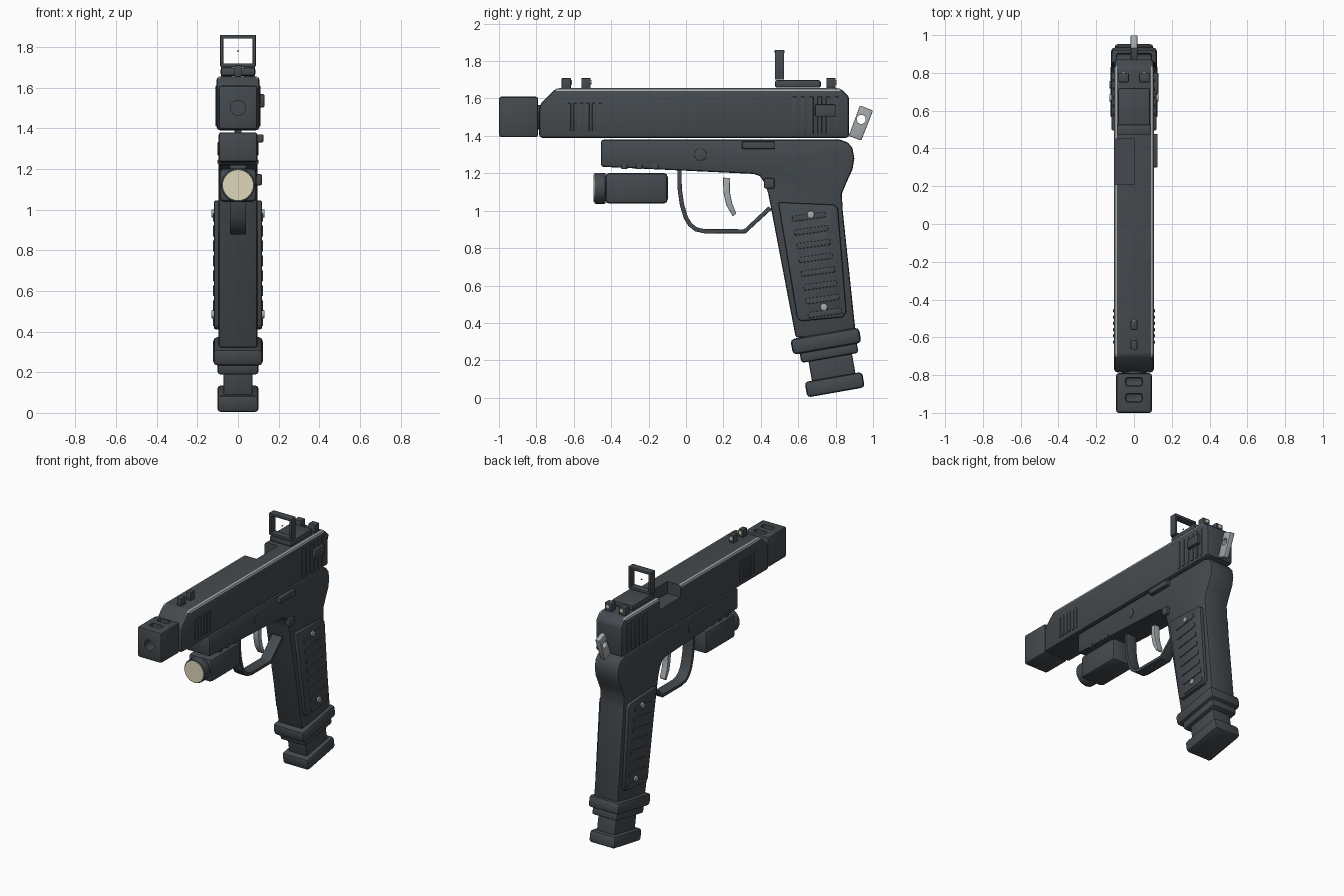
import bpy, bmesh
from math import radians, pi
from mathutils import Matrix, Vector

if "Cube" in bpy.data.objects:
    bpy.data.objects.remove(bpy.data.objects["Cube"], do_unlink=True)


def material(name, rgb):
    m = bpy.data.materials.new(name)
    m.use_nodes = True
    m.diffuse_color = (*rgb, 1)
    m.node_tree.nodes["Principled BSDF"].inputs["Base Color"].default_value = (*rgb, 1)
    return m


DARK = material("dark slate", (0.058, 0.068, 0.077))
STEEL = material("bright steel", (0.37, 0.4, 0.42))
CREAM = material("cream lens", (0.74, 0.68, 0.5))


def finish(name, bm, mat, bevel=0, segments=2, cutters=()):
    """Turn a bmesh into a bevelled, cut, smooth shaded object."""
    bmesh.ops.recalc_face_normals(bm, faces=bm.faces)
    mesh = bpy.data.meshes.new(name)
    bm.to_mesh(mesh)
    bm.free()
    obj = bpy.data.objects.new(name, mesh)
    bpy.context.collection.objects.link(obj)
    mesh.materials.append(mat)
    for o in bpy.context.selected_objects:
        o.select_set(False)
    obj.select_set(True)
    bpy.context.view_layer.objects.active = obj
    if bevel:
        mod = obj.modifiers.new("bevel", "BEVEL")
        mod.width, mod.segments = bevel, segments
        mod.limit_method, mod.angle_limit = "ANGLE", radians(40)
        bpy.ops.object.modifier_apply(modifier=mod.name)
    for cutter in cutters:
        mod = obj.modifiers.new("cut", "BOOLEAN")
        mod.operation, mod.object, mod.solver = "DIFFERENCE", cutter, "EXACT"
        bpy.ops.object.modifier_apply(modifier=mod.name)
        bpy.data.objects.remove(cutter, do_unlink=True)
    bpy.ops.object.shade_smooth_by_angle(angle=radians(35))
    return obj


def box(name, centre, size, mat=DARK, bevel=0.006, tilt=0, **kw):
    bm = bmesh.new()
    bmesh.ops.create_cube(bm, size=1)
    bm.transform(Matrix.Translation(centre) @ Matrix.Rotation(radians(tilt), 4, "X")
                 @ Matrix.Diagonal((*size, 1)))
    return finish(name, bm, mat, bevel, **kw)


def prism(name, profile, x0, x1, mat=DARK, bevel=0.01, **kw):
    """Extrude a side profile of (y, z) points from x0 to x1."""
    bm = bmesh.new()
    face = bm.faces.new([bm.verts.new((x0, y, z)) for y, z in profile])
    ext = bmesh.ops.extrude_face_region(bm, geom=[face])["geom"]
    verts = [v for v in ext if isinstance(v, bmesh.types.BMVert)]
    bmesh.ops.translate(bm, verts=verts, vec=(x1 - x0, 0, 0))
    return finish(name, bm, mat, bevel, **kw)


def cylinder(name, centre, radius, length, axis, mat=DARK, bevel=0, sides=32, **kw):
    bm = bmesh.new()
    bmesh.ops.create_cone(bm, cap_ends=True, segments=sides, radius1=radius,
                          radius2=radius, depth=length)
    turn = Matrix.Rotation(pi / 2, 4, "Y" if axis == "X" else "X")
    bm.transform(Matrix.Translation(centre) @ turn)
    return finish(name, bm, mat, bevel, **kw)


# Slide with ejection port
port = box("port_cutter", (-0.08, 0.33, 1.64), (0.16, 0.24, 0.14), bevel=0)
slide = prism("slide", [(-0.785, 1.39), (-0.785, 1.55), (-0.77, 1.58), (-0.695, 1.655),
                        (0.825, 1.655), (0.872, 1.61), (0.872, 1.39)],
              -0.105, 0.105, bevel=0.016, cutters=[port])

# Bare metal along the slide's long upper edges
slide.data.materials.append(STEEL)
for face in slide.data.polygons:
    if face.center.z > 1.635 and 0.2 < face.normal.z < 0.97 and abs(face.normal.x) > 0.2:
        face.material_index = 1

# Grip ridges on both slide sides
for side, label in ((1, "left"), (-1, "right")):
    for i in range(6):
        box(f"front_serration_{label}_{i}", (side * 0.1, -0.625 + 0.033 * i, 1.5),
            (0.02, 0.018, 0.15), bevel=0.003)
        box(f"rear_serration_{label}_{i}", (side * 0.1, 0.58 + 0.045 * i, 1.51),
            (0.02, 0.022, 0.2), bevel=0.003)
box("slide_lever", (0.11, 0.745, 1.535), (0.04, 0.11, 0.065))

# Muzzle block with bore and top vents
cuts = [cylinder("bore_cutter", (0, -0.97, 1.5), 0.037, 0.2, "Y")]
cuts += [box("vent_cutter", (0, y, 1.6), (0.09, 0.045, 0.08), bevel=0.012)
         for y in (-0.835, -0.92)]
box("muzzle_block", (0, -0.895, 1.502), (0.19, 0.21, 0.217), bevel=0.014, cutters=cuts)
cylinder("barrel", (0, -0.77, 1.5), 0.065, 0.08, "Y")

# Sights with pale aiming dots on their rear faces
sights = [("front_sight", 0, -0.64, 0.036), ("middle_sight", 0, -0.535, 0.036),
          ("rear_sight_left", 0.055, 0.775, 0.055), ("rear_sight_right", -0.055, 0.775, 0.055)]
for name, x, y, width in sights:
    box(name, (x, y, 1.68), (width, 0.05, 0.06))
    cylinder(f"{name}_dot", (x, y + 0.026, 1.688), 0.012, 0.009, "Y", CREAM, sides=16)

# Upright sight window
for side, label in ((1, "left"), (-1, "right")):
    box(f"window_post_{label}", (side * 0.08, 0.5, 1.782), (0.016, 0.05, 0.152), bevel=0.003)
box("sight_base", (0, 0.598, 1.678), (0.17, 0.245, 0.04), bevel=0.01)
box("window_top", (0, 0.5, 1.85), (0.176, 0.052, 0.018), bevel=0.003)
box("window_bottom", (0, 0.5, 1.71), (0.17, 0.05, 0.018), bevel=0.003)
cylinder("aiming_dot", (0, 0.5, 1.78), 0.005, 0.006, "Y", STEEL, sides=12)

# Hammer
hole = cylinder("hammer_cutter", (0, 0.937, 1.488), 0.024, 0.2, "X")
prism("hammer", [(0.93, 1.563), (1.0, 1.535), (0.937, 1.375), (0.87, 1.40)],
      -0.018, 0.018, STEEL, bevel=0.005, cutters=[hole])

# Frame and grip in one profile
prism("frame_and_grip",
      [(-0.455, 1.38), (0.825, 1.38), (0.865, 1.365), (0.89, 1.335), (0.9, 1.28),
       (0.89, 1.22), (0.86, 1.155), (0.833, 1.09), (0.838, 1.0), (0.908, 0.34),
       (0.587, 0.32), (0.44, 1.09), (0.42, 1.15), (0.395, 1.185), (0.36, 1.197),
       (-0.455, 1.235)], -0.096, 0.096, bevel=0.014)
for i, y in enumerate((-0.33, -0.25, -0.165)):
    box(f"rail_tooth_{i}", (0, y, 1.235), (0.2, 0.035, 0.026))

# Frame controls
box("slide_stop", (0.105, 0.388, 1.35), (0.04, 0.178, 0.04))
box("magazine_button", (0.1, 0.445, 1.147), (0.035, 0.055, 0.055))
cylinder("frame_pin", (0, 0.077, 1.3), 0.033, 0.2, "X", bevel=0.003)

# Grip panels, ribs and screws
panel = [(0.493, 1.045), (0.79, 1.033), (0.812, 1.015), (0.857, 0.46), (0.838, 0.43),
         (0.615, 0.41), (0.595, 0.425)]
for side, label in ((1, "left"), (-1, "right")):
    prism(f"grip_panel_{label}", panel, side * 0.08, side * 0.119, bevel=0.009)
    for i in range(8):
        box(f"grip_rib_{label}_{i}", (side * 0.115, 0.657 + 0.0122 * i, 0.968 - 0.0735 * i),
            (0.018, 0.18, 0.03), bevel=0.004, tilt=8)
    for i, (y, z) in enumerate(((0.667, 0.98), (0.737, 0.485))):
        cylinder(f"grip_screw_{label}_{i}", (side * 0.118, y, z), 0.02, 0.026, "X",
                 STEEL, bevel=0.004, sides=16)

# Magazine well and magazine, leaning with the grip
for name, y, z, width, depth, height, bevel in (
        ("well_collar", 0.748, 0.303, 0.244, 0.372, 0.085, 0.022),
        ("well_lip", 0.764, 0.245, 0.2, 0.31, 0.065, 0.014),
        ("magazine", 0.779, 0.17, 0.145, 0.236, 0.2, 0.01),
        ("magazine_base", 0.795, 0.07, 0.204, 0.312, 0.084, 0.018)):
    box(name, (0, y, z), (width, depth, height), bevel=bevel, tilt=10)

# Trigger guard: a flat strip thickened along its path
path = [(-0.035, 1.225), (-0.034, 1.12), (-0.022, 1.035), (-0.002, 0.965), (0.022, 0.925),
        (0.055, 0.9), (0.1, 0.89), (0.315, 0.89), (0.45, 1.015)]
pts = [Vector(p) for p in path]
inner, outer = [], []
for i, p in enumerate(pts):
    d = (pts[min(i + 1, len(pts) - 1)] - pts[max(i - 1, 0)]).normalized()
    n = Vector((-d.y, d.x)) * 0.0115
    inner.append(p + n)
    outer.append(p - n)
prism("trigger_guard", inner + outer[::-1], -0.04, 0.04, bevel=0.003)

# Trigger
prism("trigger", [(0.198, 1.177), (0.236, 1.175), (0.234, 1.1), (0.247, 1.04),
                  (0.268, 0.985), (0.25, 0.97), (0.215, 1.03), (0.2, 1.1)],
      -0.022, 0.022, STEEL, bevel=0.005)

# Lamp under the frame
box("lamp_body", (0, -0.265, 1.12), (0.184, 0.335, 0.164), bevel=0.022)
cylinder("lamp_head", (0, -0.46, 1.12), 0.083, 0.06, "Y", bevel=0.006)
cylinder("lamp_lens", (0, -0.49, 1.12), 0.074, 0.008, "Y", CREAM)
